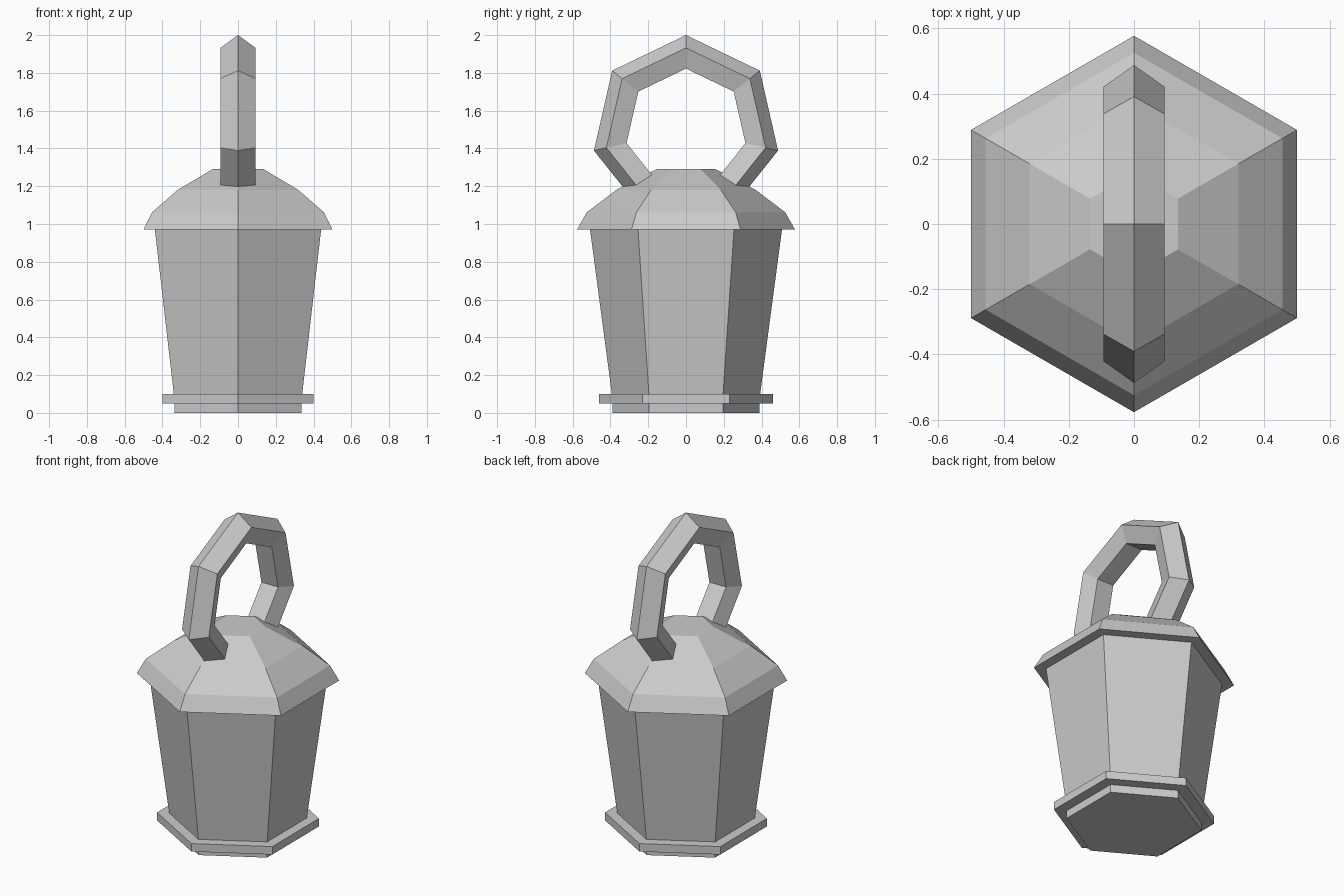
import bpy, bmesh, math

if "Cube" in bpy.data.objects:
    bpy.data.objects.remove(bpy.data.objects["Cube"])

SIDES = 6


def hex_loft(name, profile):
    """Closed six-sided solid; profile lists (half width across flats, height)."""
    bm = bmesh.new()
    rings = []
    for apothem, z in profile:
        r = apothem / math.cos(math.pi / SIDES)
        angles = [math.pi / 2 + i * math.tau / SIDES for i in range(SIDES)]
        rings.append([bm.verts.new((r * math.cos(a), r * math.sin(a), z)) for a in angles])
    for low, high in zip(rings, rings[1:]):
        for i in range(SIDES):
            j = (i + 1) % SIDES
            bm.faces.new((low[i], low[j], high[j], high[i]))
    bm.faces.new(rings[0][::-1])
    bm.faces.new(rings[-1])
    mesh = bpy.data.meshes.new(name)
    bm.to_mesh(mesh)
    bm.free()
    obj = bpy.data.objects.new(name, mesh)
    bpy.context.collection.objects.link(obj)
    return obj


# Foot, base rim, tapered body and domed roof
hex_loft("foot", [(0.337, 0), (0.337, 0.05)])
hex_loft("base_rim", [(0.40, 0.05), (0.40, 0.10)])
hex_loft("body", [(0.34, 0.10), (0.44, 0.97)])
hex_loft("roof", [(0.50, 0.97), (0.455, 1.062), (0.32, 1.18), (0.135, 1.29)])

# Seven-sided carrying ring with a pentagonal section, sunk into the roof
bpy.ops.mesh.primitive_torus_add(
    major_segments=7, minor_segments=5, major_radius=0.402, minor_radius=0.098,
    location=(0, 0, 1.5), rotation=(0, -math.pi / 2, 0))
bpy.context.object.name = "handle_ring"
